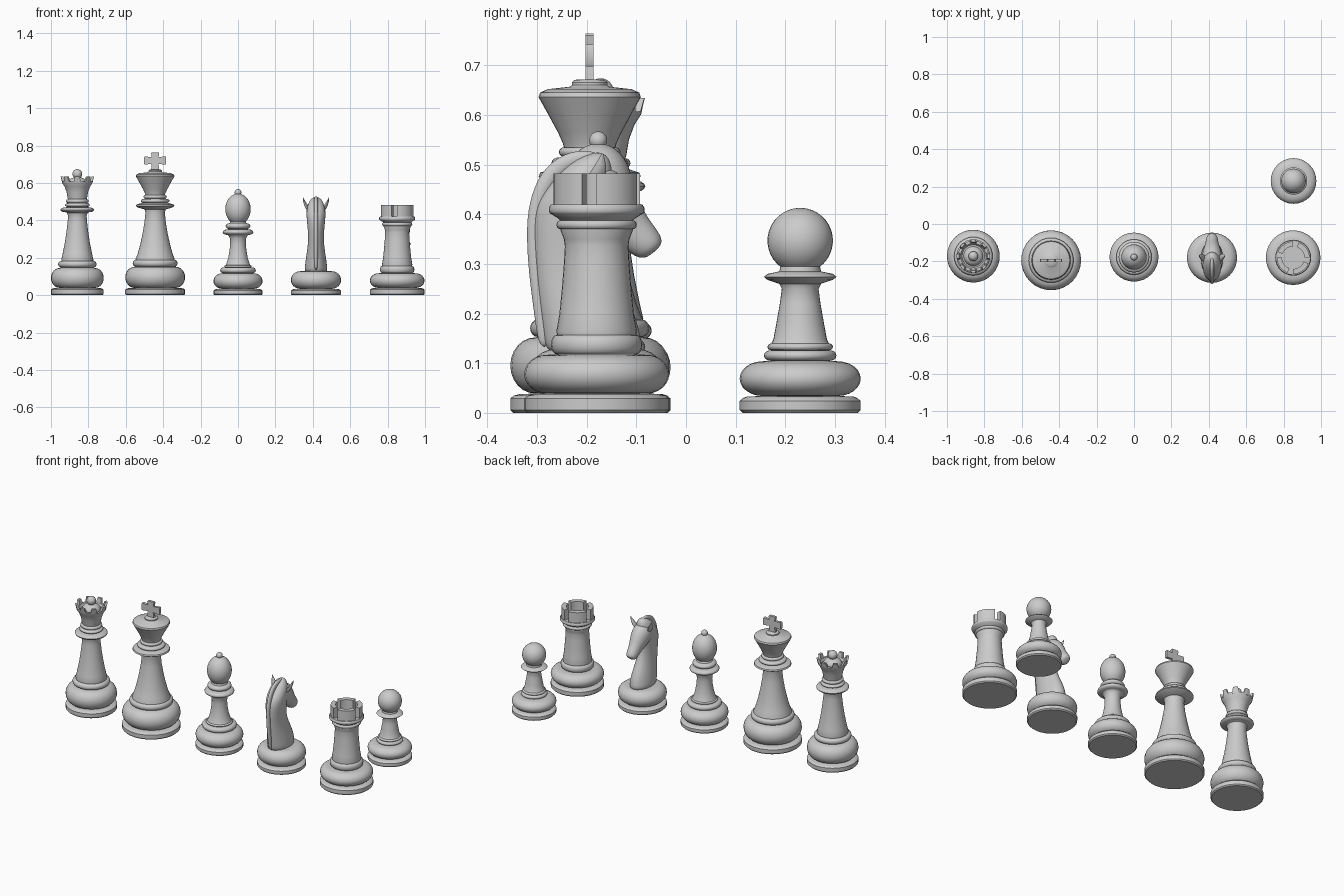
import bpy, bmesh
from math import sin, cos, pi, radians
from mathutils import Vector

SEG = 32


def finish(name, bm, loc, angle=40):
    bmesh.ops.remove_doubles(bm, verts=bm.verts, dist=1e-5)
    bmesh.ops.recalc_face_normals(bm, faces=bm.faces)
    me = bpy.data.meshes.new(name)
    bm.to_mesh(me)
    bm.free()
    ob = bpy.data.objects.new(name, me)
    ob.location = loc
    bpy.context.collection.objects.link(ob)
    bpy.ops.object.select_all(action='DESELECT')
    ob.select_set(True)
    bpy.context.view_layer.objects.active = ob
    bpy.ops.object.shade_smooth_by_angle(angle=radians(angle))
    return ob


def skin(bm, rings, caps=False):
    # bridge successive closed rings of points
    vs = [[bm.verts.new(p) for p in r] for r in rings]
    n = len(vs[0])
    for a, b in zip(vs, vs[1:]):
        for i in range(n):
            j = (i + 1) % n
            bm.faces.new((a[i], a[j], b[j], b[i]))
    if caps:
        bm.faces.new(vs[0])
        bm.faces.new(vs[-1])


def lathe(name, loc, prof):
    bm = bmesh.new()
    skin(bm, [[(r * cos(2 * pi * i / SEG), r * sin(2 * pi * i / SEG), z)
               for i in range(SEG)] for r, z in prof])
    return finish(name, bm, loc)


def bulge(z0, z1, r0, r1, n=8):
    # half-ellipse moulding
    m, h = (z0 + z1) / 2, (z1 - z0) / 2
    return [(r0 + (r1 - r0) * sin(pi * k / n), m - h * cos(pi * k / n)) for k in range(n + 1)]


def ball(z, r, rz=None, start=0.0, n=14):
    # profile of a ball, optionally starting part-way up from the bottom
    rz = rz or r
    return [(r * sin(t), z - rz * cos(t))
            for t in [start + (pi - start) * k / n for k in range(n + 1)]]


def foot(R, z_top, r_in, h=0.035):
    # round-edged disc with the fat cushion above it
    return ([(0, 0), (R - .006, 0), (R, .006), (R, h - .006), (R - .007, h), (R * .88, h + .003)]
            + bulge(h + .004, z_top, r_in, R, 12))


def arc_block(bm, r0, r1, z0, z1, a0, a1, flare=0.0, taper=0.0, n=8):
    rings = []
    for k in range(n + 1):
        t = a0 + (a1 - a0) * k / n
        tt = (a0 + a1) / 2 + (t - (a0 + a1) / 2) * (1 - taper)
        rings.append([(r * cos(a), r * sin(a), z) for r, z, a in
                      ((r0, z0, t), (r1, z0, t), (r1 + flare, z1, tt), (r0 + flare, z1, tt))])
    skin(bm, rings, True)


# pawn
lathe("pawn", (.853, .23, 0), foot(.122, .104, .075, .03) + bulge(.105, .126, .06, .073)
      + bulge(.126, .14, .058, .066, 6)
      + [(.054, .148), (.048, .18), (.041, .22), (.037, .25), (.042, .26), (.066, .268),
         (.073, .274), (.066, .28), (.042, .285), (.04, .295)] + ball(.347, .066, start=.6))

# rook
rook = (.851, -.18, 0)
lathe("rook_body", rook, foot(.146, .117, .1) + bulge(.118, .157, .08, .092)
      + [(.081, .165), (.075, .2), (.07, .25), (.066, .3), (.064, .335), (.066, .35), (.073, .368)]
      + bulge(.37, .388, .073, .081, 6) + [(.078, .392), (.094, .402), (.096, .406), (.096, .414),
                                           (.092, .42), (0, .42)])
bm = bmesh.new()
for k in range(4):
    a = radians(90 * k)
    arc_block(bm, .06, .087, .418, .482, a, a + radians(70))
finish("rook_battlements", bm, rook)

# bishop
lathe("bishop", (0, -.177, 0), foot(.131, .117, .085, .03) + bulge(.118, .148, .08, .095)
      + bulge(.148, .16, .066, .074, 6)
      + [(.062, .168), (.052, .2), (.045, .24), (.042, .275), (.044, .305), (.052, .32)]
      + bulge(.322, .352, .055, .082) + bulge(.354, .385, .045, .066)
      + ball(.46, .068, .083, start=.65)[:-1] + ball(.549, .018, start=.7))

# king
king = (-.443, -.194, 0)
lathe("king_body", king, foot(.16, .152, .11) + bulge(.153, .188, .105, .12)
      + [(.104, .195), (.094, .22), (.08, .27), (.067, .33), (.057, .39), (.052, .44), (.056, .458)]
      + [(.09, .468), (.103, .476), (.1, .484), (.075, .492)]
      + bulge(.493, .515, .06, .077) + bulge(.516, .535, .052, .062)
      + [(.054, .543), (.064, .565), (.083, .6), (.103, .636), (.1, .645), (.085, .652),
         (.04, .657), (.036, .66), (.036, .666), (.03, .671), (0, .672)])
# cross: mirrored outline, extruded
half = [(.022, .665), (.018, .702), (.056, .698), (.059, .703), (.059, .737), (.056, .742),
        (.018, .738), (.022, .76), (.018, .764)]
outline = half + [(-x, z) for x, z in reversed(half)]
bm = bmesh.new()
skin(bm, [[(x, y, z) for x, z in outline] for y in (-.008, .008)], True)
finish("king_cross", bm, king)

# queen
queen = (-.859, -.172, 0)
lathe("queen_body", queen, foot(.141, .145, .095) + bulge(.148, .183, .085, .103)
      + [(.086, .19), (.079, .22), (.067, .28), (.058, .34), (.051, .4), (.05, .425), (.055, .44)]
      + bulge(.443, .47, .06, .09) + bulge(.472, .492, .05, .066) + bulge(.493, .513, .05, .06)
      + [(.052, .52), (.057, .55), (.068, .58), (.082, .602), (.083, .607), (.068, .607), (.06, .595)]
      + [(.052 * cos(t * pi / 12), .597 + .035 * sin(t * pi / 12)) for t in range(0, 6)]
      + ball(.648, .026, start=.5))
bm = bmesh.new()
for k in range(8):
    a = 2 * pi * k / 8
    arc_block(bm, .068, .081, .6, .634, a - .26, a + .26, flare=.008, taper=.45, n=5)
finish("queen_crown", bm, queen)

# knight
knight = (.417, -.18, 0)
lathe("knight_base", knight, foot(.134, .128, .085, .03) + [(0, .128)])


def loft(name, sections, n=16):
    # sections: y, z, tilt in degrees, half depth, half width
    bm = bmesh.new()
    rings = []
    for y, z, t, hd, hw in sections:
        d = Vector((0, cos(radians(t)), sin(radians(t))))
        c = Vector((0, y - knight[1], z))
        rings.append([c + d * hd * cos(2 * pi * i / n) + Vector((hw * sin(2 * pi * i / n), 0, 0))
                      for i in range(n)])
    skin(bm, rings, True)
    ob = finish(name, bm, knight, 60)
    ob.modifiers.new("smooth", 'SUBSURF').levels = 2
    ob.modifiers["smooth"].render_levels = 2
    return ob


loft("knight_neck", [(-.185, .11, 0, .098, .062), (-.187, .15, 0, .1, .062), (-.2, .21, 0, .096, .053),
                     (-.224, .28, 0, .08, .042), (-.235, .35, 0, .074, .044),
                     (-.228, .42, 6, .08, .053), (-.215, .47, 18, .074, .05),
                     (-.205, .505, 20, .05, .034), (-.2, .52, 20, .02, .015)])
loft("knight_head", [(-.225, .475, 45, .04, .04), (-.185, .445, 45, .068, .056), (-.145, .405, 45, .06, .05),
                     (-.112, .372, 45, .042, .036), (-.087, .347, 42, .037, .034),
                     (-.07, .33, 40, .031, .029), (-.064, .324, 40, .016, .015)])
# mane ridge down the back
loft("knight_mane", [(-.285, .13, 0, .012, .008), (-.292, .2, 0, .014, .01), (-.303, .28, 0, .014, .011),
                     (-.308, .36, 0, .014, .011), (-.302, .42, -15, .016, .011),
                     (-.28, .475, -40, .018, .011), (-.24, .508, -65, .018, .011),
                     (-.195, .518, -90, .014, .01), (-.165, .505, -110, .01, .008)])
# ears, mirrored
bm = bmesh.new()
for s in (-1, 1):
    rings = []
    for x, y, z, r in ((.036, -.01, .45, .016), (.05, 0, .475, .019), (.062, .008, .5, .011),
                       (.07, .012, .523, .001)):
        rings.append([(s * x + .6 * r * cos(pi * i / 4), y + r * sin(pi * i / 4), z) for i in range(8)])
    skin(bm, rings, True)
finish("knight_ears", bm, knight, 60)
